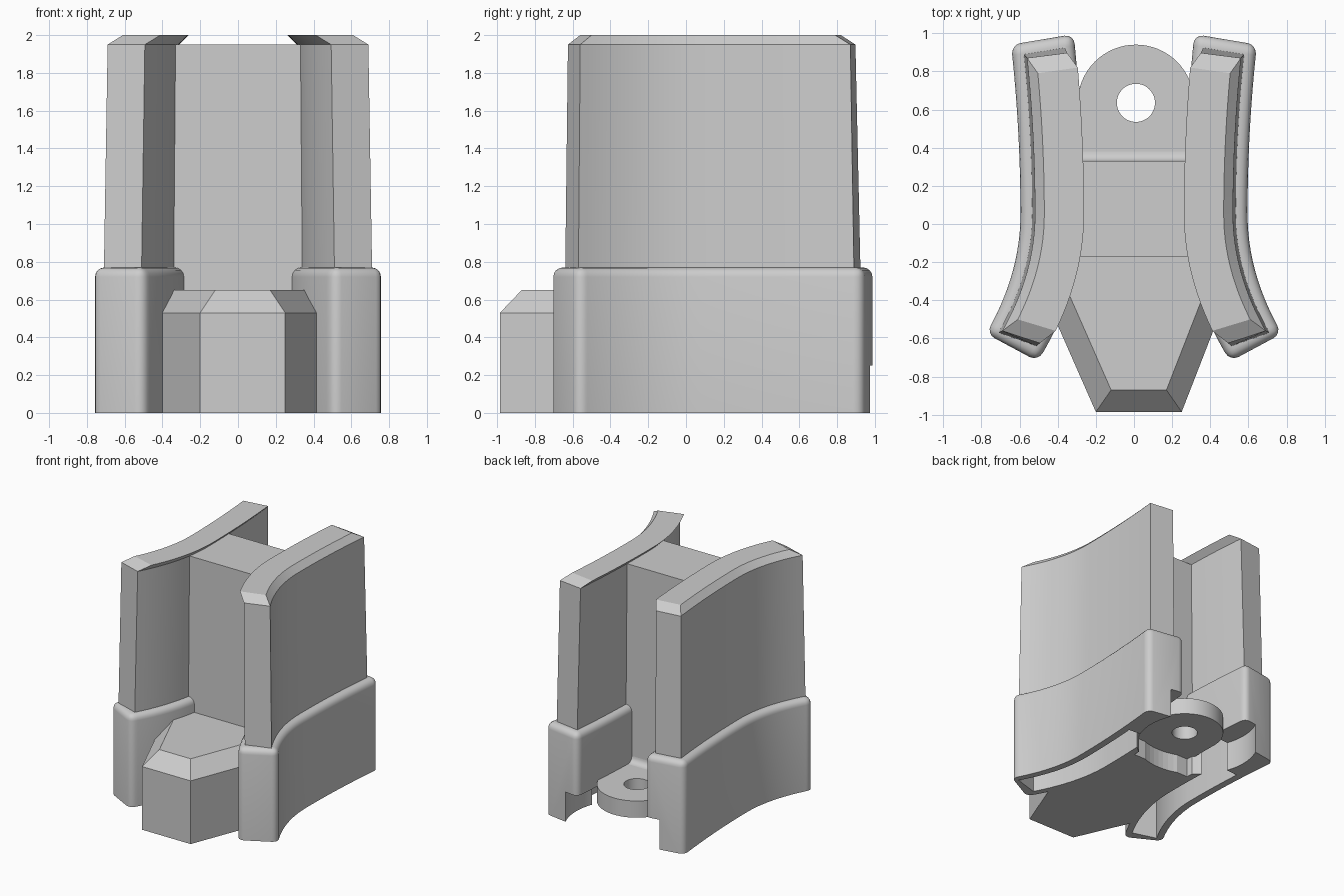
import bpy, bmesh, math

if "Cube" in bpy.data.objects:
    bpy.data.objects.remove(bpy.data.objects["Cube"])

SEG = 28                           # divisions along each curved wall
TAB = (0.01, 0.635)                # centre of the rear eyelet

grey = bpy.data.materials.new("plain grey")
grey.diffuse_color = (0.61, 0.61, 0.61, 1)
grey.use_nodes = True
grey.node_tree.nodes["Principled BSDF"].inputs["Base Color"].default_value = grey.diffuse_color


def loft(name, levels, bevel=0.0):
    """Stack outlines [(z, [(x, y), ...]), ...] into a closed solid."""
    bm = bmesh.new()
    rings = [[bm.verts.new((x, y, z)) for x, y in pts] for z, pts in levels]
    n = len(rings[0])
    for a, b in zip(rings, rings[1:]):
        for i in range(n):
            j = (i + 1) % n
            bm.faces.new((a[i], a[j], b[j], b[i]))
    bm.faces.new(rings[0])
    bm.faces.new(rings[-1])
    bmesh.ops.recalc_face_normals(bm, faces=bm.faces[:])
    if bevel:
        # round the top rim and the upright corners only
        zmax = levels[-1][0]
        edges = [e for e in bm.edges
                 if all(v.co.z > zmax - 1e-4 for v in e.verts)
                 or (abs(e.verts[0].co.z - e.verts[1].co.z) > 0.1
                     and e.calc_face_angle(0) > 0.7)]
        bmesh.ops.bevel(bm, geom=edges, offset=bevel, offset_type='OFFSET',
                        segments=4, profile=0.5, affect='EDGES', clamp_overlap=True)
    me = bpy.data.meshes.new(name)
    bm.to_mesh(me)
    bm.free()
    me.materials.append(grey)
    ob = bpy.data.objects.new(name, me)
    bpy.context.collection.objects.link(ob)
    return ob


def wall_plan(side, outer, inner):
    """Wall outline; outer/inner = (waist x, front y, back y), flaring more to the front."""
    def edge(spec, k_front, k_back):
        x, y0, y1 = spec
        ys = [y0 + (y1 - y0) * i / SEG for i in range(SEG + 1)]
        return [(side * (x + (k_front if y < 0.05 else k_back) * (y - 0.05) ** 2), y) for y in ys]
    return edge(outer, 0.46, 0.062) + edge(inner, 0.40, 0.055)[::-1]


def circle(c, r, n=48, start=0.0, sweep=2 * math.pi):
    return [(c[0] + r * math.cos(start + sweep * i / n),
             c[1] + r * math.sin(start + sweep * i / n)) for i in range(n)]


def rect(x0, x1, y0, y1):
    return [(x0, y0), (x1, y0), (x1, y1), (x0, y1)]


def cut(ob, cutters):
    for c in cutters:
        m = ob.modifiers.new("cut", 'BOOLEAN')
        m.operation, m.solver, m.object = 'DIFFERENCE', 'EXACT', c


parts, cutters = [], []

# helper solids: sockets under the walls and the round clearance below the eyelet
ring = circle((0.0, 0.778), 0.478, 64)
cutters.append(loft("clearance_cutter", [(-0.1, ring), (0.25, ring)]))
for side, tag in ((-1, "left"), (1, "right")):
    band = wall_plan(side, (0.535, -0.57, 0.60), (0.325, -0.63, 0.62))
    cutters.append(loft(tag + "_socket_cutter", [(-0.1, band), (0.5, band)]))

# side walls: rounded lower sleeve and tapered upper blade with inward top
for side, tag in ((-1, "left"), (1, "right")):
    band = wall_plan(side, (0.595, -0.575, 0.94), (0.267, -0.72, 0.995))
    sleeve = loft(tag + "_sleeve", [(0, band), (0.77, band)], bevel=0.05)
    cut(sleeve, cutters)
    blade = loft(tag + "_blade", [
        (0.70, wall_plan(side, (0.534, -0.57, 0.89), (0.321, -0.64, 0.925))),
        (1.95, wall_plan(side, (0.519, -0.56, 0.87), (0.311, -0.625, 0.897))),
        (2.00, wall_plan(side, (0.470, -0.50, 0.79), (0.262, -0.56, 0.82)))])
    parts += [sleeve, blade]

# upright web between the blades
web_plan = rect(-0.42, 0.42, -0.17, 0.33)
web = loft("centre_web", [(0, web_plan), (1.95, web_plan)])
cut(web, cutters)

# chamfered front nose
low = [(-0.2, -0.985), (0.25, -0.985), (0.47, -0.42), (0.47, 0.1), (-0.462, 0.1), (-0.462, -0.39)]
top = [(-0.12, -0.87), (0.17, -0.87), (0.408, -0.26), (0.408, 0.1), (-0.397, 0.1), (-0.397, -0.24)]
nose = loft("front_nose", [(0, low), (0.53, low), (0.65, top)])
cut(nose, cutters)

# rear eyelet with its hole
plan = circle(TAB, 0.305, 32, 0, math.pi) + [(TAB[0] - 0.305, TAB[1]), (-0.29, 0.2), (0.31, 0.2)]
eyelet = loft("rear_eyelet", [(0.16, plan), (0.30, plan)])
hole = loft("hole_cutter", [(0, circle(TAB, 0.1)), (0.5, circle(TAB, 0.1))])
cut(eyelet, [hole])
cutters.append(hole)

# concave fillet where the eyelet meets the web
r = 0.05
prof = [(0.32, 0.29), (0.32, 0.30 + r)] + [
    (0.33 + r - r * math.cos(t), 0.30 + r - r * math.sin(t))
    for t in [math.pi / 2 * i / 6 for i in range(7)]] + [(0.33 + r, 0.29)]
cove = loft("eyelet_cove", [(-0.29, prof), (0.29, prof)])
for v in cove.data.vertices:
    y, z, x = v.co
    v.co = (x, y, z)
parts += [web, nose, eyelet, cove]

# bake the cuts, then shade
bpy.context.view_layer.update()
for ob in parts:
    bpy.ops.object.select_all(action='DESELECT')
    ob.select_set(True)
    bpy.context.view_layer.objects.active = ob
    if ob.modifiers:
        bpy.ops.object.convert(target='MESH')
    if ob in (web, nose):
        bpy.ops.object.shade_flat()
    else:
        bpy.ops.object.shade_smooth_by_angle(angle=math.radians(28))
for c in cutters:
    c.hide_render = True
    c.hide_set(True)
